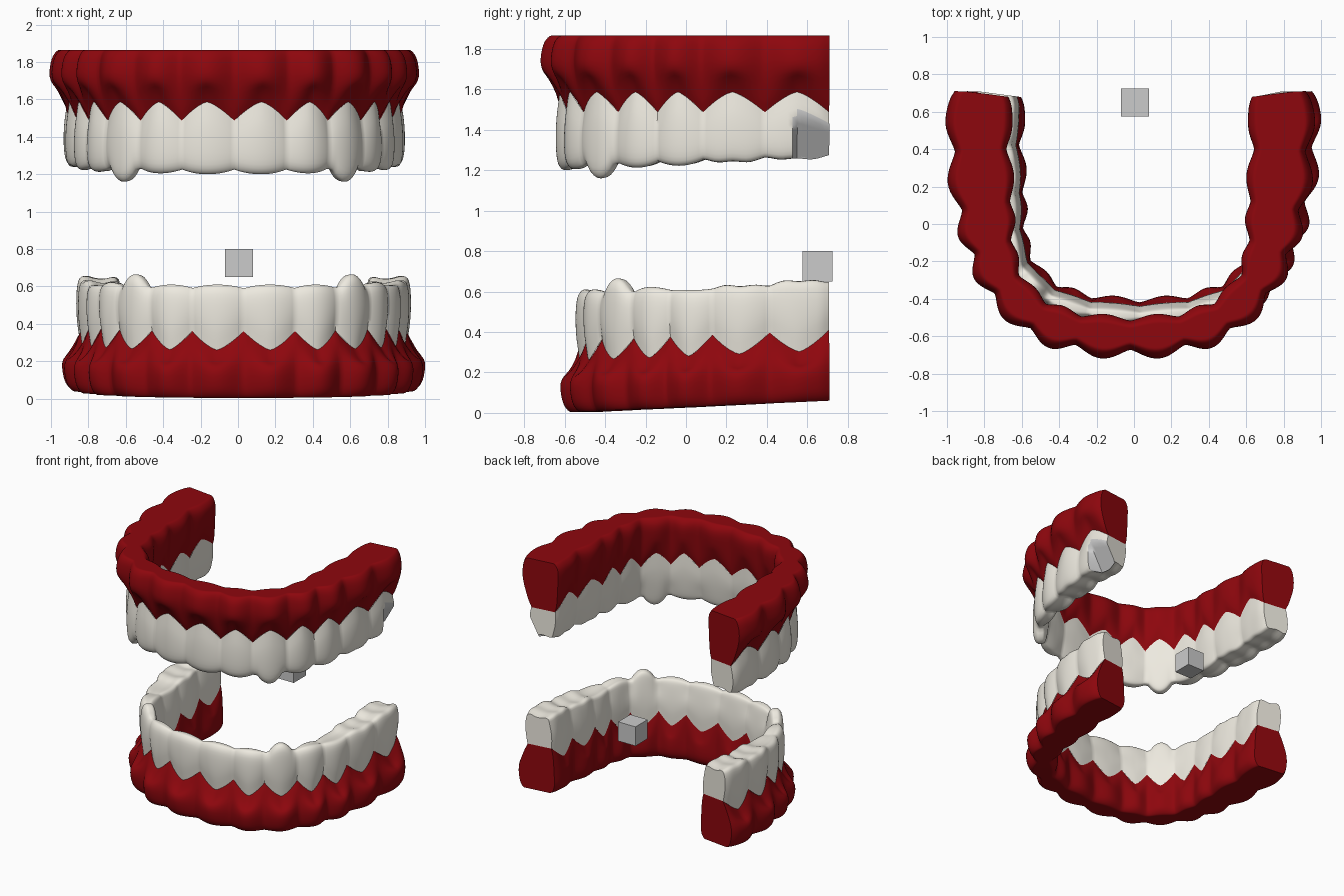
import bpy, bmesh, math
from mathutils import Vector

if "Cube" in bpy.data.objects:
    bpy.data.objects.remove(bpy.data.objects["Cube"])


def material(name, color):
    m = bpy.data.materials.new(name)
    m.diffuse_color = color
    m.use_nodes = True
    m.node_tree.nodes["Principled BSDF"].inputs["Base Color"].default_value = m.diffuse_color
    return m


RED = material("gum_red", (0.27, 0.002, 0.004, 1))
WHITE = material("tooth_white", (0.85, 0.82, 0.74, 1))

# Borders between the seven teeth of one half arch, from the middle to the back
HALF = [(0, -.61), (.28, -.585), (.50, -.505), (.675, -.335), (.775, -.14),
        (.838, .085), (.875, .39), (.865, .708)]
STEPS = 14


def arch_point(u, sx, front):
    """Point on the arch line, u from -7 to 7, and its outward normal."""
    def b(i):
        if abs(i) > 7:
            p, q = b(int(math.copysign(7, i))), b(int(math.copysign(6, i)))
            return p * 2 - q
        x, y = HALF[abs(i)]
        return Vector((math.copysign(x, i) * sx, .7 - (.7 - y) * front))
    i = min(math.floor(u), 6)
    t = u - i
    p0, p1, p2, p3 = b(i - 1), b(i), b(i + 1), b(i + 2)
    c1, c2, c3 = p2 - p0, 2 * p0 - 5 * p1 + 4 * p2 - p3, 3 * p1 - p0 - 3 * p2 + p3
    pos = (2 * p1 + c1 * t + c2 * t * t + c3 * t ** 3) / 2
    tan = (c1 + 2 * c2 * t + 3 * c3 * t * t).normalized()
    return pos, Vector((tan.y, -tan.x))


def chaikin(pts, rounds=2):
    for _ in range(rounds):
        out = [pts[0]]
        for a, b in zip(pts, pts[1:]):
            out += [a.lerp(b, .25), a.lerp(b, .75)]
        pts = out + [pts[-1]]
    return pts


def cut_limit(p):
    """Slanted plane that cuts the outer corner of the last upper molar."""
    return .765 + .13 * (p.z - 1.25) / .23


def loft(name, rings, mat, cut=False):
    bm = bmesh.new()
    rows = [[bm.verts.new(p) for p in r] for r in rings]
    for a, b in zip(rows, rows[1:]):
        for j in range(len(a) - 1):
            quad = (a[j], a[j + 1], b[j + 1], b[j])
            f = bm.faces.new(quad)
            if cut and min(v.co.y for v in quad) > .5 and \
                    sum(abs(v.co.x - cut_limit(v.co)) < 1e-4 for v in quad) > 1:
                f.material_index = 1
    bm.faces.new(rows[0])
    bm.faces.new(rows[-1][::-1])
    bmesh.ops.recalc_face_normals(bm, faces=bm.faces)
    me = bpy.data.meshes.new(name)
    bm.to_mesh(me)
    bm.free()
    ob = bpy.data.objects.new(name, me)
    bpy.context.collection.objects.link(ob)
    me.materials.append(mat)
    if cut:
        me.materials.append(None)
    bpy.ops.object.select_all(action='DESELECT')
    bpy.context.view_layer.objects.active = ob
    ob.select_set(True)
    bpy.ops.object.shade_smooth_by_angle(angle=math.radians(50))


def jaw(name, s, cx, sx, front, tips, gaps, neck, base):
    """s is the biting direction; gaps, neck and base give heights."""
    teeth, gum = [], []
    cut = s < 0
    for n in range(-7 * STEPS, 7 * STEPS + 1):
        u = n / STEPS
        a = abs(u)
        i = min(int(a), 6)
        p = a - i
        pos, nor = arch_point(u, sx, front)
        back = a / 7
        k = min(max((a - 2.5) / 3.2, 0), 1)
        k = k * k * (3 - 2 * k)
        wave = max(math.sin(math.pi * p), 0)
        if a > 6.5:                      # the back ends stay wide
            wave = .55 + .45 * wave
        c = abs(2 * p - 1)
        border = gaps(back)
        e = border + (tips[i] - border) * (1 - (min(1, 1.35 * c) if i == 2 else c) ** 2)
        if i > 4:
            e += s * .008 * (1 - math.cos(4 * math.pi * p)) / 2
        g = neck(back) - s * .1 * (1 - c ** 1.35)
        z0 = base(pos.y)
        te, tn, wi = .03 + .13 * k, .072 + .125 * k, .08 + .12 * k
        # slightly rounded corners at the two back ends
        end = max(0, (a - 6.8) / .2) ** 2 * .012

        # (outward offset, height, share of bulge)
        tooth = [(0, g, .02), (.015, g * .6 + e * .4, .025), (.015, e - s * .05, .022),
                 (-.005, e, .015), (-.01 - te / 2, e - s * .03 * k, 0),
                 (-.01 - te, e - s * .008, -.01), (-.02 - te, e - s * .06, -.015),
                 (-tn, g * .6 + e * .4, -.015), (-tn, g, -.01)]
        flesh = [(0, g, .02), (.025, g - s * .06, .035), (.065, z0 + s * .16, .055),
                 (.058, z0 + s * .05, .05), (.035, z0, .04), (.005, z0, .04),
                 (-wi + .04, z0, -.02), (-wi + .01, z0, -.02), (-wi - .015, z0 + s * .05, -.03),
                 (-wi - .01, z0 + s * .16, -.03), (-tn - .01, g - s * .06, -.02),
                 (-tn, g, -.01)]
        for prof, rings, power in ((tooth, teeth, .9), (flesh, gum, 1.35)):
            ring = []
            for off, z, amp in prof:
                d = off + amp * wave ** power
                d += -end if off > -.03 else end
                q = pos + nor * d
                # the back ends lean forward on the inside
                q.y -= max(0, a - 6) * .1 * max(0, -d)
                ring.append(Vector((q.x + cx, q.y, z)))
            ring = chaikin(ring)
            if cut and rings is teeth and u > 6.45:
                for v in ring:
                    v.x = min(v.x, cut_limit(v))
            rings.append(ring)
    loft(name + "_teeth", teeth, WHITE, cut)
    loft(name + "_gum", gum, RED)


# Upper and lower jaw
jaw("upper", -1, -.02, 1, 1, [1.20, 1.205, 1.16, 1.21, 1.215, 1.235, 1.25],
    lambda b: 1.225 + .04 * b * b, lambda b: 1.487, lambda y: 1.865)
jaw("lower", 1, .03, .98, .925, [.61, .61, .665, .625, .615, .635, .66],
    lambda b: .59 + .065 * b * b, lambda b: .36 + .05 * b * b,
    lambda y: max(0, .06 * (y + .6) / 1.3))

# Loose cube between the jaws
bpy.ops.mesh.primitive_cube_add(size=.15, location=(.005, .65, .725))
bpy.context.object.name = "loose_cube"
